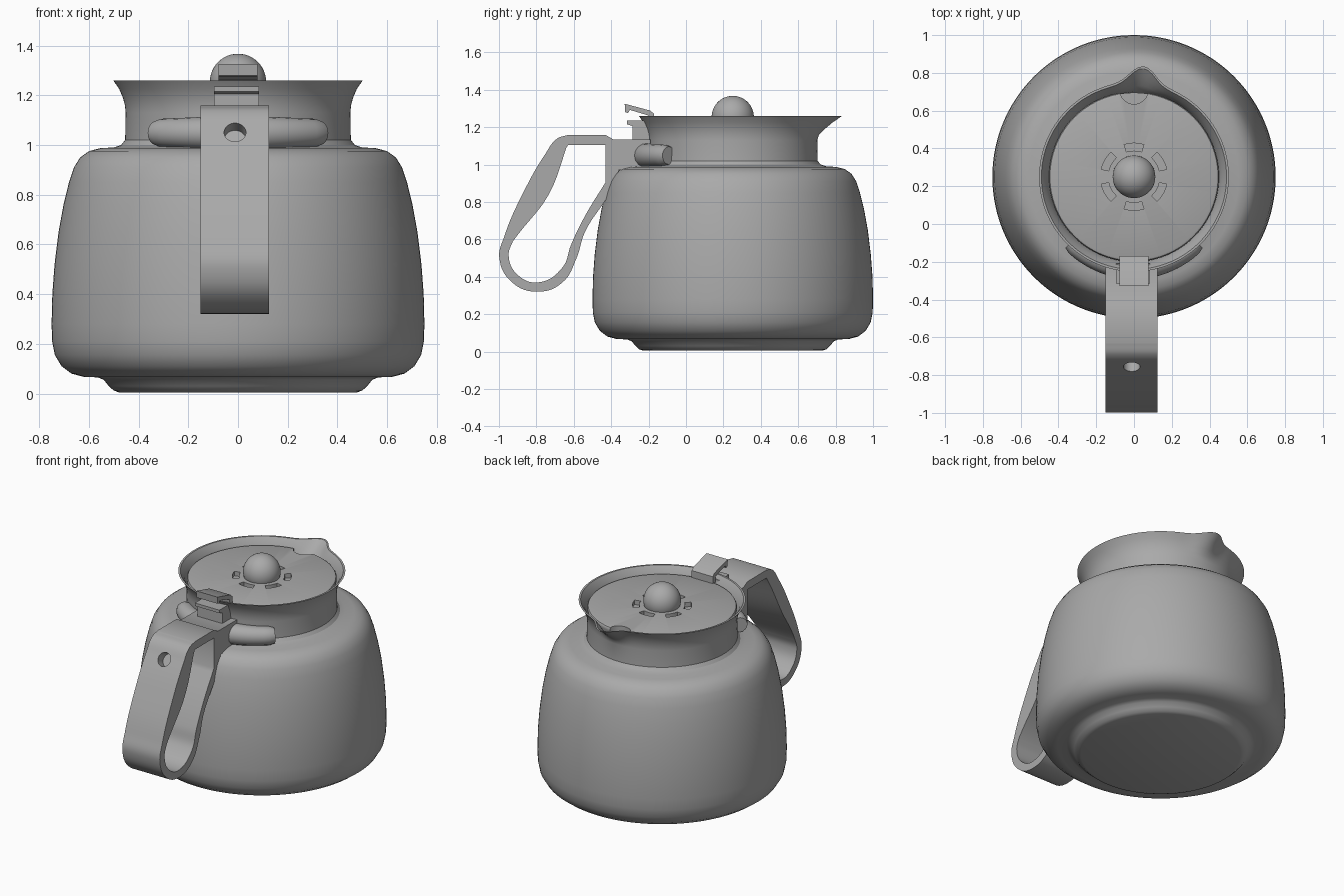
import bpy, bmesh, math
from mathutils import Matrix, Vector

if "Cube" in bpy.data.objects:
    bpy.data.objects.remove(bpy.data.objects["Cube"], do_unlink=True)

grey = bpy.data.materials.new("plain grey")
grey.use_nodes = True
grey.diffuse_color = (0.4, 0.4, 0.4, 1)
grey.node_tree.nodes["Principled BSDF"].inputs["Base Color"].default_value = (0.4, 0.4, 0.4, 1)

AXIS_Y = 0.25                                   # the pot's own axis
SIDE = Matrix(((0, 0, 1, 0), (1, 0, 0, 0), (0, 1, 0, 0), (0, 0, 0, 1)))


def activate(obj):
    bpy.ops.object.select_all(action='DESELECT')
    obj.select_set(True)
    bpy.context.view_layer.objects.active = obj


def finish(obj, angle=32):
    obj.data.materials.clear()
    obj.data.materials.append(grey)
    activate(obj)
    bpy.ops.object.shade_smooth_by_angle(angle=math.radians(angle))
    return obj


def mesh_object(name, bm):
    bmesh.ops.remove_doubles(bm, verts=bm.verts, dist=0.0002)
    bmesh.ops.recalc_face_normals(bm, faces=bm.faces)
    mesh = bpy.data.meshes.new(name)
    bm.to_mesh(mesh)
    bm.free()
    obj = bpy.data.objects.new(name, mesh)
    bpy.context.collection.objects.link(obj)
    return obj


def lathe(name, profile, steps=96):
    bm = bmesh.new()
    verts = [bm.verts.new((r, 0, z)) for r, z in profile]
    edges = [bm.edges.new(pair) for pair in zip(verts, verts[1:])]
    bmesh.ops.spin(bm, geom=verts + edges, cent=(0, 0, 0), axis=(0, 0, 1),
                   angle=math.tau, steps=steps, use_duplicate=False)
    bmesh.ops.translate(bm, verts=bm.verts, vec=(0, AXIS_Y, 0))
    return mesh_object(name, bm)


def extrude_shape(name, loops, depth, matrix):
    """Solid from 2D outlines; a point with a third entry is a smooth point."""
    curve = bpy.data.curves.new(name, 'CURVE')
    curve.dimensions, curve.fill_mode = '2D', 'BOTH'
    curve.extrude, curve.resolution_u = depth / 2, 8
    for points in loops:
        spline = curve.splines.new('BEZIER')
        spline.bezier_points.add(len(points) - 1)
        spline.use_cyclic_u = True
        for bp, p in zip(spline.bezier_points, points):
            bp.co = (p[0], p[1], 0)
            bp.handle_left_type = bp.handle_right_type = 'AUTO' if len(p) > 2 else 'VECTOR'
    temp = bpy.data.objects.new(name + "_outline", curve)
    bpy.context.collection.objects.link(temp)
    activate(temp)
    bpy.ops.object.convert(target='MESH')
    temp = bpy.context.view_layer.objects.active
    bm = bmesh.new()
    bm.from_mesh(temp.data)
    bm.transform(matrix)
    bpy.data.objects.remove(temp, do_unlink=True)
    return mesh_object(name, bm)


def cylinder(name, radius, depth, location, direction):
    bm = bmesh.new()
    turn = Vector(direction).to_track_quat('Z', 'Y').to_matrix().to_4x4()
    bmesh.ops.create_cone(bm, cap_ends=True, segments=32, radius1=radius, radius2=radius,
                          depth=depth, matrix=Matrix.Translation(location) @ turn)
    return mesh_object(name, bm)


def cut(obj, cutter):
    mod = obj.modifiers.new("cut", 'BOOLEAN')
    mod.operation, mod.object, mod.solver = 'DIFFERENCE', cutter, 'EXACT'
    activate(obj)
    bpy.ops.object.modifier_apply(modifier=mod.name)
    bpy.data.objects.remove(cutter, do_unlink=True)


# Pot body: foot, belly, neck and flared rim with a thin inner wall
body = lathe("body", [
    (0, 0.005), (0.48, 0.005), (0.50, 0.012), (0.52, 0.03), (0.54, 0.055), (0.565, 0.065),
    (0.62, 0.067), (0.67, 0.08), (0.71, 0.11), (0.737, 0.155), (0.748, 0.21), (0.75, 0.28),
    (0.747, 0.4), (0.738, 0.52), (0.722, 0.65), (0.702, 0.76), (0.68, 0.85), (0.66, 0.91),
    (0.635, 0.95), (0.60, 0.975), (0.555, 0.987), (0.50, 0.99), (0.47, 1.0), (0.454, 1.02),
    (0.452, 1.13), (0.455, 1.16), (0.463, 1.19), (0.478, 1.225), (0.502, 1.26),
    (0.49, 1.26), (0.468, 1.228), (0.453, 1.19), (0.445, 1.16), (0.44, 1.12), (0, 1.12)], 144)

# Pouring lip pulled out of the rim at the back
for v in body.data.vertices:
    if v.co.z > 1.15 and v.co.y > AXIS_Y:
        offset = Vector((v.co.x, v.co.y - AXIS_Y, 0))
        angle = math.atan2(offset.x, offset.y) - 0.085
        pull = 0.085 * math.exp(-(angle / 0.16) ** 2) * (v.co.z - 1.15) / 0.11
        v.co += offset.normalized() * pull
finish(body)

# Lid with six vent slots and a notch beside the lip
lid = lathe("lid", [(0, 1.15), (0.435, 1.15), (0.45, 1.2), (0.45, 1.212), (0.445, 1.22),
                    (0.435, 1.224), (0, 1.224)])
for i in range(6):
    mid = math.radians(30 + 60 * i)
    sweep = [mid + math.radians(a) for a in (-17, -8, 0, 8, 17)]
    outline = [(0.178 * math.cos(a), 0.178 * math.sin(a)) for a in sweep]
    outline += [(0.138 * math.cos(a), 0.138 * math.sin(a)) for a in reversed(sweep)]
    cut(lid, extrude_shape("slot_cutter", [outline], 0.08,
                           Matrix.Translation((0, AXIS_Y, 1.235))))
cut(lid, cylinder("notch_cutter", 0.075, 0.1, (0, 0.71, 1.235), (0, 0, 1)))
finish(lid)

# Ball knob
bm = bmesh.new()
bmesh.ops.create_uvsphere(bm, u_segments=48, v_segments=24, radius=0.113,
                          matrix=Matrix.Translation((0, AXIS_Y, 1.254)))
finish(mesh_object("lid_knob", bm))

# Loop handle, wider opening cut through it
outer = [(-0.63, 1.158), (-0.43, 1.158), (-0.39, 1.135), (-0.19, 1.135), (-0.19, 0.97),
         (-0.36, 0.97), (-0.38, 0.89), (-0.43, 0.81, 1), (-0.54, 0.64, 1), (-0.585, 0.50, 1),
         (-0.66, 0.37, 1), (-0.79, 0.32, 1), (-0.93, 0.37, 1), (-0.998, 0.50, 1),
         (-0.97, 0.62, 1), (-0.87, 0.85, 1), (-0.75, 1.06, 1), (-0.69, 1.138, 1)]
inner = [(-0.63, 1.105), (-0.43, 1.105), (-0.43, 0.905), (-0.54, 0.725, 1), (-0.615, 0.57, 1),
         (-0.66, 0.45, 1), (-0.79, 0.37, 1), (-0.90, 0.41, 1), (-0.948, 0.51, 1),
         (-0.925, 0.59, 1), (-0.79, 0.82, 1), (-0.67, 1.04, 1)]
handle = extrude_shape("handle", [outer, inner], 0.275,
                       Matrix.Translation((-0.0125, 0, 0)) @ SIDE)
# The left edge of the grip is a little thicker
for v in handle.data.vertices:
    rise = (v.co.z - 0.59) / 0.5
    line = -0.925 + 0.275 * rise
    if v.co.x > 0 and 0 < rise < 1 and abs(v.co.y - line) < 0.04:
        v.co.y += 0.045 * math.sin(math.pi * rise)
cut(handle, cylinder("rivet_hole_cutter", 0.044, 0.12, (-0.012, -0.755, 1.05), (0, -0.87, 0.5)))
finish(handle)

# Clamp arms hugging the neck
bm = bmesh.new()
rings = []
for i in range(25):
    t = -1 + i / 12
    a = math.radians(44) * t
    size = 0.07 - 0.014 * abs(t) if abs(t) < 0.99 else 0.048
    ring = []
    for k in range(16):
        b = math.tau * k / 16
        r = 0.475 + size * math.cos(b)
        ring.append(bm.verts.new((r * math.sin(a), AXIS_Y - r * math.cos(a),
                                  1.048 + size * math.sin(b))))
    rings.append(ring)
for p, q in zip(rings, rings[1:]):
    for k in range(16):
        bm.faces.new((p[k], p[k - 1], q[k - 1], q[k]))
bm.faces.new(rings[0])
bm.faces.new(rings[-1])
finish(mesh_object("neck_clamp", bm))

# Hinge block on the handle and thumb lever on the lid
hinge = [(-0.315, 1.235), (-0.21, 1.235), (-0.19, 1.12), (-0.285, 1.12), (-0.285, 1.205),
         (-0.315, 1.215)]
finish(extrude_shape("hinge_block", [hinge], 0.18, Matrix.Translation((-0.006, 0, 0)) @ SIDE))
lever = [(-0.328, 1.325), (-0.19, 1.288), (-0.17, 1.27), (-0.17, 1.21), (-0.195, 1.21),
         (-0.20, 1.262), (-0.30, 1.292), (-0.31, 1.275), (-0.325, 1.28)]
finish(extrude_shape("thumb_lever", [lever], 0.155, SIDE))
